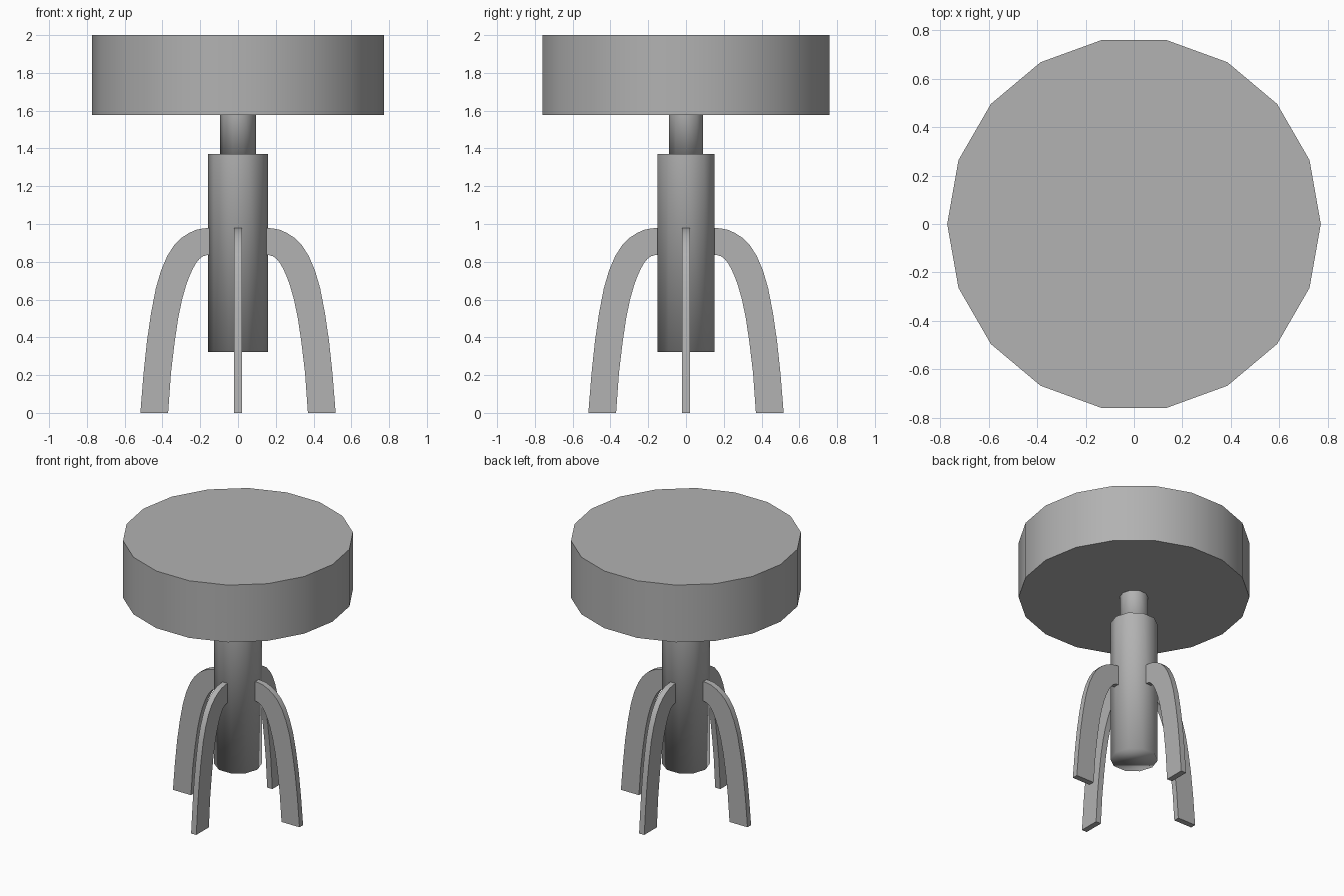
import bpy, bmesh, math

if "Cube" in bpy.data.objects:
    bpy.data.objects.remove(bpy.data.objects["Cube"])

# Mid-grey finish shared by every part
grey = bpy.data.materials.new("mid_grey")
grey.diffuse_color = (0.445, 0.445, 0.445, 1)
grey.use_nodes = True
grey.node_tree.nodes["Principled BSDF"].inputs["Base Color"].default_value = grey.diffuse_color


def cylinder(name, sides, r, z0, z1):
    bpy.ops.mesh.primitive_cylinder_add(vertices=sides, radius=r, depth=z1 - z0,
                                        location=(0, 0, (z0 + z1) / 2),
                                        rotation=(0, 0, math.pi / 2))
    ob = bpy.context.object
    ob.name = name
    bpy.ops.object.transform_apply(location=True, rotation=True, scale=True)
    ob.data.materials.append(grey)
    return ob


# Seat: 18-sided drum
cylinder("seat", 18, 0.772, 1.578, 2.0)
bpy.ops.object.shade_smooth_by_angle(angle=math.radians(30))

# Column: 10-sided post and the narrower shaft above it, smooth with a hard top rim
for name, r, z0, z1 in (("post", 0.159, 0.322, 1.37), ("shaft", 0.095, 1.36, 1.59)):
    ob = cylinder(name, 10, r, z0, z1)
    bpy.ops.object.shade_smooth()
    sharp = ob.data.attributes.new("sharp_edge", 'BOOLEAN', 'EDGE')
    for e in ob.data.edges:
        sharp.data[e.index].value = all(ob.data.vertices[v].co.z > z1 - 0.001 for v in e.vertices)

# Legs: curved flat bars, (radius, height) along the outer and inner edges
outer = [(0.14, 0.98), (0.18, 0.977), (0.22, 0.97), (0.26, 0.952), (0.30, 0.926),
         (0.34, 0.885), (0.375, 0.83), (0.407, 0.755), (0.435, 0.66),
         (0.46, 0.53), (0.482, 0.38), (0.50, 0.21), (0.517, 0.0)]
inner = [(0.14, 0.837), (0.165, 0.835), (0.185, 0.829), (0.203, 0.816), (0.22, 0.796),
         (0.237, 0.767), (0.255, 0.728), (0.275, 0.675), (0.296, 0.60),
         (0.317, 0.50), (0.336, 0.37), (0.355, 0.21), (0.37, 0.0)]


def leg(name, angle, thick=0.042):
    bm = bmesh.new()
    rows = [[bm.verts.new((x, y, z)) for (x, z), y in
             ((o, -thick / 2), (o, thick / 2), (i, thick / 2), (i, -thick / 2))]
            for o, i in zip(outer, inner)]
    for a, b in zip(rows, rows[1:]):
        for k in range(4):
            n = (k + 1) % 4
            bm.faces.new((a[k], a[n], b[n], b[k]))
    bm.faces.new(rows[0])
    bm.faces.new(rows[-1])
    bmesh.ops.recalc_face_normals(bm, faces=bm.faces)
    me = bpy.data.meshes.new(name)
    bm.to_mesh(me)
    bm.free()
    me.materials.append(grey)
    ob = bpy.data.objects.new(name, me)
    bpy.context.collection.objects.link(ob)
    ob.rotation_euler.z = angle
    bpy.ops.object.select_all(action='DESELECT')
    ob.select_set(True)
    bpy.context.view_layer.objects.active = ob
    bpy.ops.object.shade_smooth_by_angle(angle=math.radians(30))


for k, side in enumerate(("right", "back", "left", "front")):
    leg(side + "_leg", k * math.pi / 2)
